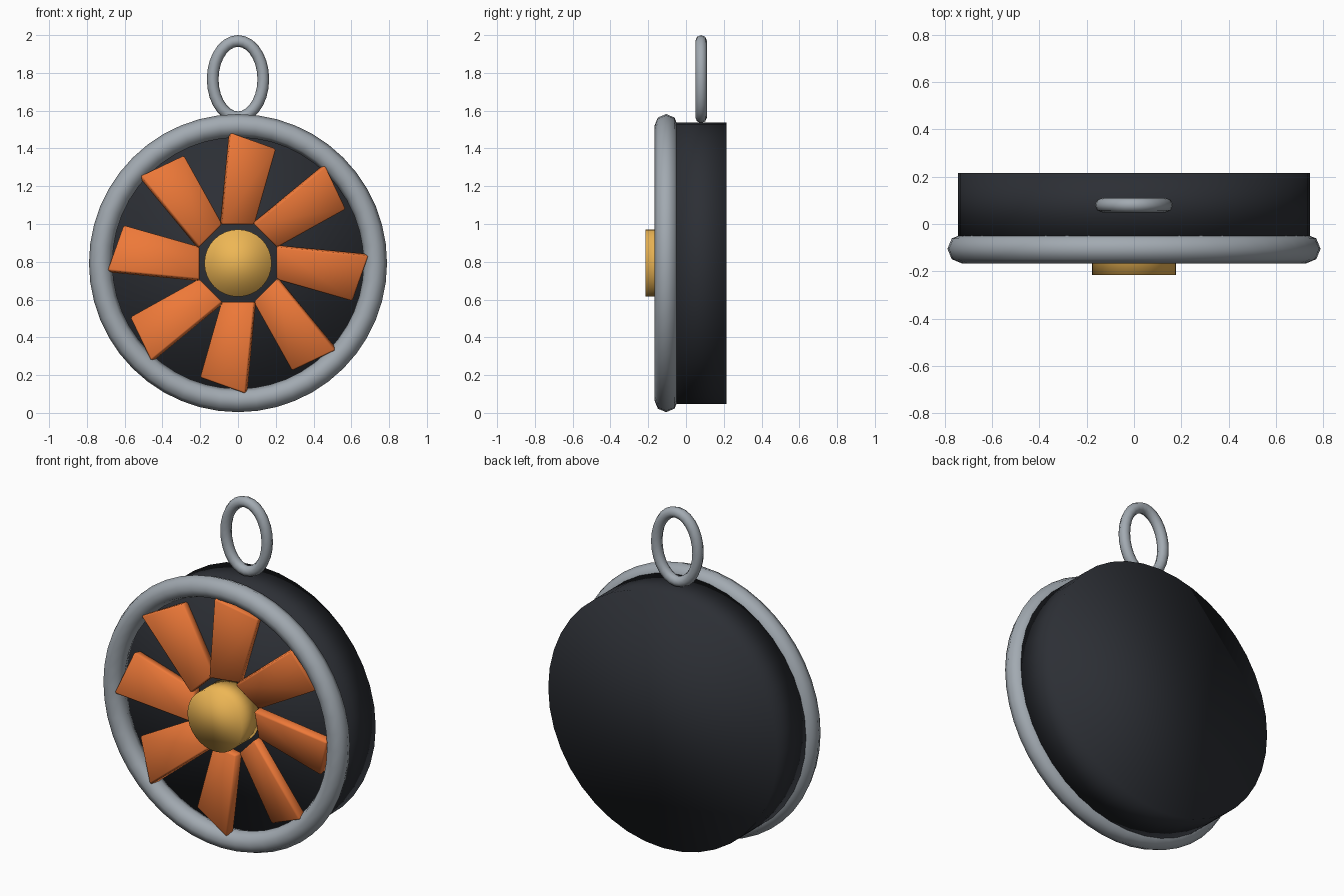
import bpy, bmesh
from math import sin, cos, pi, radians, hypot
from mathutils import Matrix, Vector

if "Cube" in bpy.data.objects:
    bpy.data.objects.remove(bpy.data.objects["Cube"])

CZ = 0.793  # height of the wheel axis


def material(name, rgb):
    m = bpy.data.materials.new(name)
    m.diffuse_color = (*rgb, 1)
    m.use_nodes = True
    m.node_tree.nodes["Principled BSDF"].inputs["Base Color"].default_value = m.diffuse_color
    return m


DARK = material("dark", (0.025, 0.028, 0.035))
ORANGE = material("orange", (0.85, 0.19, 0.04))
GOLD = material("gold", (0.85, 0.47, 0.09))
STEEL = material("steel", (0.36, 0.40, 0.44))


def finish(name, bm, mat):
    bmesh.ops.recalc_face_normals(bm, faces=bm.faces)
    me = bpy.data.meshes.new(name)
    bm.to_mesh(me)
    bm.free()
    for p in me.polygons:
        p.use_smooth = True
    me.materials.append(mat)
    ob = bpy.data.objects.new(name, me)
    bpy.context.collection.objects.link(ob)
    return ob


def disc(name, r, y0, y1, segs, mat):
    bm = bmesh.new()
    bmesh.ops.create_cone(bm, cap_ends=True, segments=segs, radius1=r, radius2=r, depth=y1 - y0,
                          matrix=Matrix.Translation((0, (y0 + y1) / 2, CZ)) @ Matrix.Rotation(pi / 2, 4, 'X'))
    return finish(name, bm, mat)


def ring(name, y, z, rx, rz, tube, segs, sides, mat):
    # elliptical ring in the xz plane with an even round tube
    bm = bmesh.new()
    loops = []
    for i in range(segs):
        a = 2 * pi * i / segs
        nx, nz = cos(a) * rz, sin(a) * rx
        k = hypot(nx, nz)
        loop = []
        for j in range(sides):
            b = 2 * pi * j / sides
            d = tube * cos(b) / k
            loop.append(bm.verts.new((rx * cos(a) + nx * d, y + tube * sin(b), z + rz * sin(a) + nz * d)))
        loops.append(loop)
    for i in range(segs):
        p, q = loops[i], loops[(i + 1) % segs]
        for j in range(sides):
            k = (j + 1) % sides
            bm.faces.new((p[j], p[k], q[k], q[j]))
    return finish(name, bm, mat)


# drum body, front rim, hub and hanging loop
disc("drum_body", 0.745, -0.055, 0.215, 40, DARK)
ring("front_rim", -0.105, CZ, 0.727, 0.727, 0.062, 48, 8, STEEL)
disc("hub", 0.178, -0.215, -0.04, 32, GOLD)
ring("hanging_loop", 0.08, 1.767, 0.134, 0.202, 0.031, 28, 8, STEEL)

# eight pitched, swept blades
FRONT = [(-0.085, -0.148, 0.205), (0.088, -0.108, 0.205),
         (0.202, -0.100, 0.605), (-0.038, -0.166, 0.69)]
BACK_SHIFT = Vector((-0.012, 0.055, 0))
for n in range(8):
    bm = bmesh.new()
    f = [bm.verts.new(p) for p in FRONT]
    b = [bm.verts.new(Vector(p) + BACK_SHIFT) for p in FRONT]
    bm.faces.new(f)
    bm.faces.new(b[::-1])
    for i in range(4):
        j = (i + 1) % 4
        bm.faces.new((f[i], b[i], b[j], f[j]))
    bmesh.ops.bevel(bm, geom=bm.edges[:], offset=0.008, segments=1, affect='EDGES')
    bm.transform(Matrix.Translation((0, 0, CZ)) @ Matrix.Rotation(radians(45 * n), 4, 'Y'))
    finish(f"blade_{n + 1}", bm, ORANGE)
